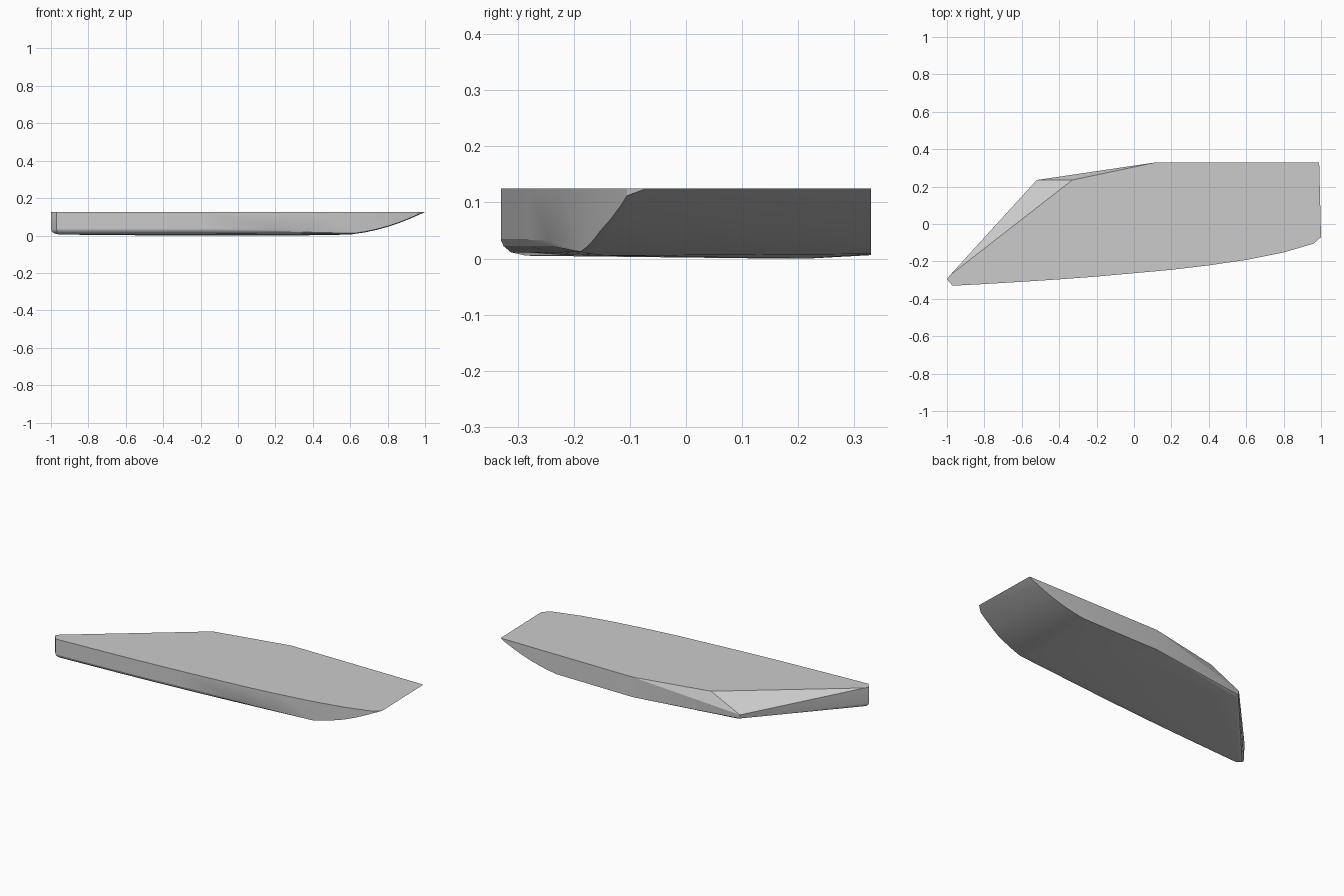
import bpy, bmesh

if "Cube" in bpy.data.objects:
    bpy.data.objects.remove(bpy.data.objects["Cube"])

# Curved front edge of the hull (x, y), left to right
front_edge = [(-0.97, -0.33), (-0.8, -0.321), (-0.6, -0.309), (-0.4, -0.296), (-0.2, -0.281),
              (0.0, -0.264), (0.2, -0.245), (0.4, -0.221), (0.6, -0.192), (0.8, -0.152), (0.96, -0.105)]
# Rounded lower edge: inward offset and height
bilge = [(0.0, 0.033), (0.005, 0.022), (0.018, 0.011), (0.05, 0.005)]
# Upswept right end (x, z)
ramp = [(0.62, 0.008), (0.68, 0.017), (0.74, 0.03), (0.8, 0.046), (0.86, 0.066),
        (0.92, 0.09), (0.96, 0.108)]
TOP = 0.125


def front_y(x):
    for (x0, y0), (x1, y1) in zip(front_edge, front_edge[1:]):
        if x <= x1:
            return y0 + (y1 - y0) * (x - x0) / (x1 - x0)
    return front_edge[-1][1]


points = []

# Front wall with its rounded lower edge
for x, y in front_edge:
    points.append((x, y, TOP))
    if x <= 0.6:
        inset_x = 0.6 if x < -0.9 else 0.0
        for d, z in bilge:
            points.append((x + d * inset_x, y + d, z))

# Upswept end, running from the front wall to the straight back
for x, z in ramp:
    points += [(x, front_y(x), z + 0.004), (x, front_y(x) + 0.02, z), (x, 0.33, z)]
points += [(1.0, -0.07, TOP), (0.99, 0.33, TOP)]

# Pointed left tip
points += [(-1.0, -0.295, TOP), (-0.985, -0.275, TOP)]
points += [(-1.0 + d * 0.9, -0.295 + d * 0.2, z) for d, z in bilge]

# Straight back, bevelled corner and slightly bowed underside
points += [(0.12, 0.33, TOP), (0.12, 0.33, 0.006), (-0.33, 0.235, TOP),
           (-0.52, 0.235, 0.035), (-0.517, 0.233, 0.012), (-0.50, 0.225, 0.004),
           (-0.4, 0.15, 0.0), (0.3, 0.22, 0.0), (0.0, -0.1, 0.001)]

bm = bmesh.new()
verts = [bm.verts.new(p) for p in points]
result = bmesh.ops.convex_hull(bm, input=verts)
loose = [v for v in bm.verts if not v.link_faces]
bmesh.ops.delete(bm, geom=loose, context='VERTS')
bmesh.ops.dissolve_limit(bm, angle_limit=0.01, verts=bm.verts[:], edges=bm.edges[:])
bmesh.ops.recalc_face_normals(bm, faces=bm.faces[:])

mesh = bpy.data.meshes.new("hull_slab")
bm.to_mesh(mesh)
bm.free()
hull = bpy.data.objects.new("hull_slab", mesh)
bpy.context.collection.objects.link(hull)

# Smooth the curved walls, keep the hard corners
bpy.context.view_layer.objects.active = hull
hull.select_set(True)
bpy.ops.object.shade_smooth_by_angle(angle=0.4)
